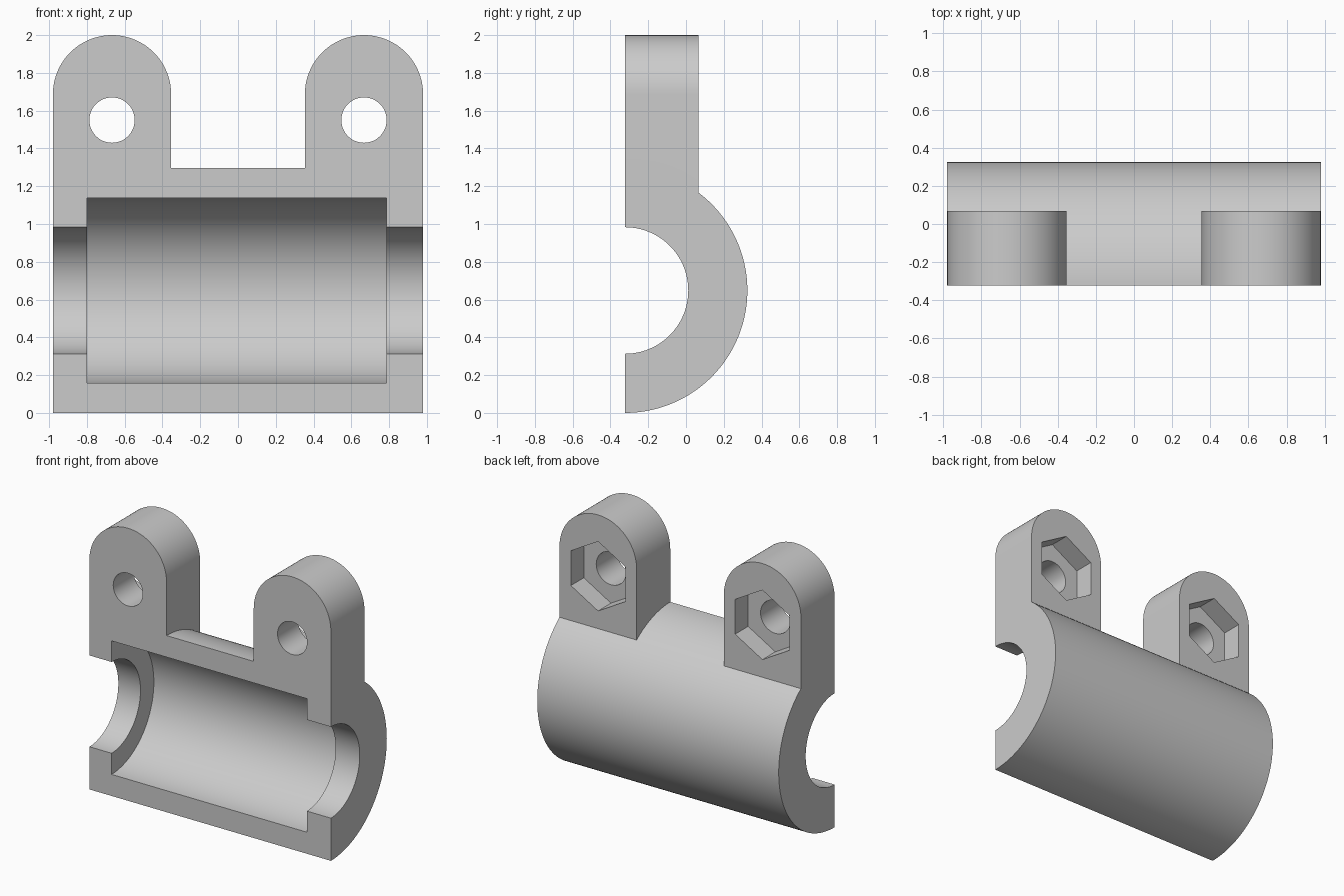
import bpy
import bmesh
from math import cos, sin, pi, radians
from mathutils import Vector

cube = bpy.data.objects.get("Cube")
if cube:
    bpy.data.objects.remove(cube, do_unlink=True)

FRONT, BACK = -0.323, 0.323      # split plane and rear of the shell
AXIS_Z = 0.648                   # height of the bore axis
OUTER_R, END_R, POCKET_R = 0.648, 0.335, 0.49
HALF_LEN = 0.98
LUG_X, LUG_R, LUG_Z, LUG_BACK = 0.667, 0.313, 1.687, 0.067
HOLE_Z, HOLE_R, NUT_R, NUT_DEPTH = 1.55, 0.12, 0.255, 0.15
SEGMENTS = 96

grey = bpy.data.materials.new("light grey plastic")
grey.use_nodes = True
colour = (0.6, 0.6, 0.6, 1.0)
grey.diffuse_color = colour
grey.node_tree.nodes["Principled BSDF"].inputs["Base Color"].default_value = colour


def arc(cx, cy, radius, start, end, steps):
    """Points on an arc, angles in degrees, both ends included."""
    angles = [radians(start + (end - start) * i / steps) for i in range(steps + 1)]
    return [(cx + radius * cos(a), cy + radius * sin(a)) for a in angles]


def prism(name, profile, axis, start, end):
    """Extrude a closed profile along x (profile in y, z) or y (profile in x, z)."""
    bm = bmesh.new()
    place = (lambda u, v: (start, u, v)) if axis == "x" else (lambda u, v: (u, start, v))
    face = bm.faces.new([bm.verts.new(place(u, v)) for u, v in profile])
    moved = bmesh.ops.extrude_face_region(bm, geom=[face])["geom"]
    shift = Vector((end - start, 0, 0)) if axis == "x" else Vector((0, end - start, 0))
    bmesh.ops.translate(bm, vec=shift,
                        verts=[g for g in moved if isinstance(g, bmesh.types.BMVert)])
    bmesh.ops.recalc_face_normals(bm, faces=bm.faces)
    mesh = bpy.data.meshes.new(name)
    bm.to_mesh(mesh)
    bm.free()
    mesh.materials.append(grey)
    obj = bpy.data.objects.new(name, mesh)
    bpy.context.collection.objects.link(obj)
    return obj


def combine(target, tool, operation):
    """Apply a boolean with the tool and discard the tool."""
    bpy.context.view_layer.objects.active = target
    mod = target.modifiers.new(operation.lower(), "BOOLEAN")
    mod.operation, mod.solver, mod.object = operation, "EXACT", tool
    tool.hide_render = True
    bpy.ops.object.modifier_apply(modifier=mod.name)
    bpy.data.objects.remove(tool, do_unlink=True)


def circle(cx, cy, radius, sides, start=0):
    return arc(cx, cy, radius, start, start + 360, sides)[:-1]


# Half-round shell
clamp = prism("half_clamp", arc(FRONT, AXIS_Z, OUTER_R, -90, 90, SEGMENTS),
              "x", -HALF_LEN, HALF_LEN)

# Rounded mounting lugs
for side in (-1, 1):
    x = side * LUG_X
    outline = arc(x, LUG_Z, LUG_R, 0, 180, SEGMENTS // 2)
    outline += [(x - LUG_R, AXIS_Z), (x + LUG_R, AXIS_Z)]
    combine(clamp, prism("lug", outline, "y", FRONT, LUG_BACK), "UNION")

# Narrow bore through both ends, then the wider pocket between them
combine(clamp, prism("end_bore", circle(FRONT, AXIS_Z, END_R, SEGMENTS),
                     "x", -1.2, 1.2), "DIFFERENCE")
combine(clamp, prism("wide_pocket", circle(FRONT, AXIS_Z, POCKET_R, SEGMENTS),
                     "x", -0.8, 0.785), "DIFFERENCE")

# Bolt holes with hexagonal nut recesses on the back
for side in (-1, 1):
    x = side * LUG_X
    combine(clamp, prism("bolt_hole", circle(x, HOLE_Z, HOLE_R, 48),
                         "y", FRONT - 0.2, BACK), "DIFFERENCE")
    combine(clamp, prism("nut_recess", circle(x, HOLE_Z, NUT_R, 6, 30),
                         "y", LUG_BACK - NUT_DEPTH, BACK), "DIFFERENCE")

# Smooth curves, crisp edges
bpy.ops.object.select_all(action="DESELECT")
clamp.select_set(True)
bpy.context.view_layer.objects.active = clamp
bpy.ops.object.shade_smooth_by_angle(angle=radians(25))
